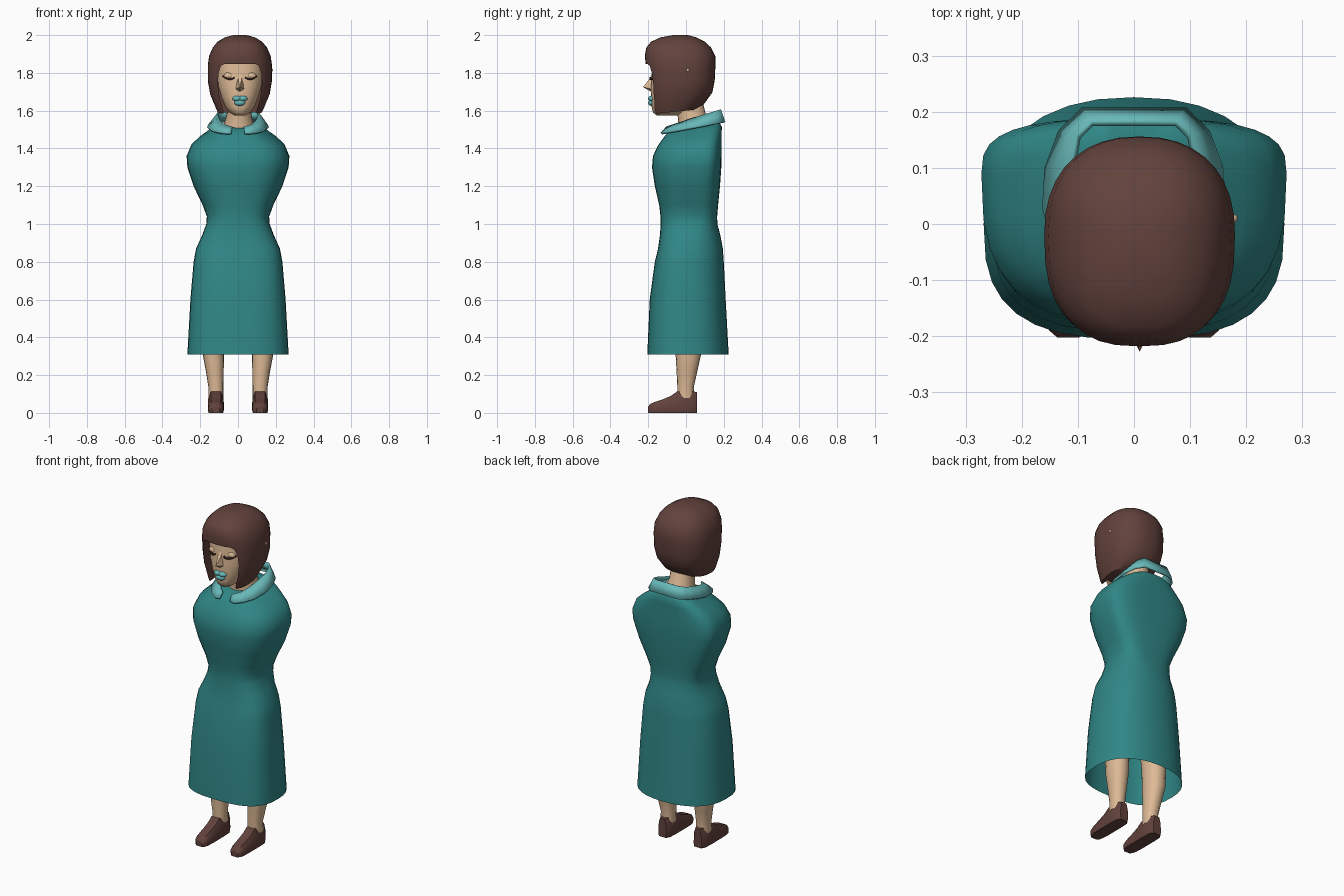
import bpy, bmesh, math
from mathutils import Vector

if "Cube" in bpy.data.objects:
    bpy.data.objects.remove(bpy.data.objects["Cube"])


def material(name, rgb):
    m = bpy.data.materials.new(name)
    lin = [((c / 255 + 0.055) / 1.055) ** 2.4 for c in rgb]
    m.diffuse_color = (*lin, 1)
    m.use_nodes = True
    m.node_tree.nodes["Principled BSDF"].inputs["Base Color"].default_value = m.diffuse_color
    return m


TEAL = material("dress teal", (48, 134, 134))
PALE = material("pale teal", (104, 184, 184))
SKIN = material("skin", (222, 186, 150))
BROWN = material("hair brown", (98, 66, 60))
DARK = material("lash brown", (58, 36, 34))
HX = 0.01  # the head sits slightly off centre


def make(name, verts, faces, mat, smooth=40):
    me = bpy.data.meshes.new(name)
    me.from_pydata([tuple(v) for v in verts], [], faces)
    bm = bmesh.new()
    bm.from_mesh(me)
    bmesh.ops.recalc_face_normals(bm, faces=bm.faces)
    bm.to_mesh(me)
    bm.free()
    ob = bpy.data.objects.new(name, me)
    bpy.context.collection.objects.link(ob)
    me.materials.append(mat)
    if smooth:
        bpy.ops.object.select_all(action='DESELECT')
        ob.select_set(True)
        bpy.context.view_layer.objects.active = ob
        bpy.ops.object.shade_smooth_by_angle(angle=math.radians(smooth))
    return ob


def loft(name, rings, mat, bottom=True, top=True, closed=True, smooth=40):
    n = len(rings[0])
    verts = [v for r in rings for v in r]
    faces = [(i * n + j, i * n + (j + 1) % n, (i + 1) * n + (j + 1) % n, (i + 1) * n + j)
             for i in range(len(rings) - 1) for j in range(n if closed else n - 1)]
    if bottom:
        faces.append(tuple(range(n)))
    if top:
        faces.append(tuple(range(len(verts) - n, len(verts))))
    return make(name, verts, faces, mat, smooth)


def ring(z, w, front, mid, back, tilt=0, nf=2.6, nb=2.6, cx=0, n=32):
    """Rounded section with its widest point at y = mid."""
    pts = []
    for k in range(n):
        c, s = math.cos(2 * math.pi * k / n), math.sin(2 * math.pi * k / n)
        p = 2 / (nb if s > 0 else nf)
        x = cx + w * math.copysign(abs(c) ** p, c)
        y = mid + abs(s) ** p * ((back - mid) if s > 0 else (front - mid))
        pts.append(Vector((x, y, z + tilt * y)))
    return pts


# dress: open at the hem, arms wrapped inside
dress = [(.31, .268, -.205, 0, .226), (.6, .252, -.192, 0, .21), (.8, .235, -.165, 0, .2),
         (.87, .222, -.148, 0, .195), (.94, .19, -.138, .02, .182), (1.0, .168, -.134, .03, .166),
         (1.04, .165, -.135, .05, .165), (1.1, .187, -.142, .06, .17), (1.2, .235, -.165, .07, .18),
         (1.3, .268, -.18, .08, .187), (1.36, .272, -.175, .09, .188), (1.42, .245, -.15, .09, .188, .05),
         (1.455, .2, -.13, .09, .188, .1), (1.485, .15, -.11, .08, .19, .15),
         (1.505, .115, -.09, .07, .18, .15), (1.515, .08, -.05, .06, .15, .15)]
loft("dress", [ring(*d, nf=2.8, nb=2.3 if d[0] < 1 else 3) for d in dress], TEAL, bottom=False)

# folded collar, open at the front
outer = [(.035, -.125), (.06, -.13), (.1, -.105), (.14, -.05), (.16, .03), (.155, .1), (.13, .165), (.09, .203)]
inner = [(.03, -.10), (.045, -.09), (.07, -.065), (.09, -.01), (.1, .05), (.108, .11), (.1, .155), (.075, .18)]


def both(path):
    return path + [(-x, y) for x, y in reversed(path)]


lo = [Vector((x, y, 1.502 + .18 * y)) for x, y in both(outer)]
hi = [Vector((x, y, 1.545 + .33 * y)) for x, y in both(inner)]
collar = loft("collar", [lo, hi], PALE, False, False, closed=False)
sol = collar.modifiers.new("thickness", 'SOLIDIFY')
sol.thickness = .012
sol.offset = 0

# neck
loft("neck", [ring(z, w, m - d, m, m + d, nf=2, nb=2, cx=.005, n=20) for z, w, m, d in
              [(1.46, .1, .06, .1), (1.53, .078, .05, .09), (1.58, .066, .03, .075), (1.68, .065, .01, .07)]], SKIN)

# head with the face at the front
head = [(1.575, .03, -.155, -.1, -.04), (1.59, .055, -.175, -.08, 0), (1.62, .08, -.182, -.06, .03),
        (1.67, .102, -.185, -.05, .05), (1.73, .122, -.186, -.04, .08), (1.79, .13, -.182, -.04, .1),
        (1.87, .13, -.175, -.04, .1)]
loft("head", [ring(*h, nf=2.4, nb=2, cx=HX) for h in head], SKIN)

# bobbed hair with an arched face opening cut from it
hair_rings = [(1.60, .118, -.185, -.05, .05, .1), (1.625, .13, -.19, -.05, .095, .1),
              (1.69, .158, -.2, -.03, .14, .05), (1.76, .17, -.207, -.02, .152), (1.84, .17, -.213, -.02, .156),
              (1.89, .163, -.218, -.02, .155), (1.935, .143, -.21, -.02, .132), (1.965, .118, -.185, -.02, .1),
              (1.988, .08, -.135, -.02, .055), (2.0, .035, -.07, -.03, .01)]
hair = loft("hair", [ring(*h, nf=2.6, nb=2.3, cx=HX, n=36) for h in hair_rings], BROWN, smooth=0)
arch = [(.082, 1.5), (.088, 1.6), (.108, 1.67), (.117, 1.74), (.113, 1.8), (.1, 1.838), (.08, 1.848)]
cutter = loft("face_opening_cutter", [[Vector((x + HX, y, z)) for x, z in both(arch)] for y in (-.4, -.11)],
              BROWN, smooth=0)
cutter.hide_render = True
mod = hair.modifiers.new("opening", 'BOOLEAN')
mod.operation = 'DIFFERENCE'
mod.solver = 'EXACT'
mod.object = cutter
bpy.ops.object.select_all(action='DESELECT')
hair.select_set(True)
bpy.context.view_layer.objects.active = hair
bpy.ops.object.modifier_apply(modifier="opening")
bpy.ops.object.shade_smooth_by_angle(angle=math.radians(40))
bpy.data.objects.remove(cutter)

# nose
make("nose", [(HX, -.178, 1.8), (HX - .026, -.175, 1.712), (HX + .026, -.175, 1.712), (HX, -.228, 1.725),
              (HX, -.18, 1.698), (HX - .01, -.192, 1.77), (HX + .01, -.192, 1.77)],
     [(0, 5, 6), (0, 1, 5), (0, 6, 2), (5, 1, 3), (6, 3, 2), (5, 3, 6), (1, 4, 3), (3, 4, 2), (0, 2, 4, 1)], SKIN)


def blob(name, centre, size, mat):
    bm = bmesh.new()
    bmesh.ops.create_uvsphere(bm, u_segments=14, v_segments=8, radius=1)
    verts = [Vector(centre) + Vector(a * b for a, b in zip(v.co, size)) for v in bm.verts]
    faces = [tuple(v.index for v in f.verts) for f in bm.faces]
    bm.free()
    return make(name, verts, faces, mat)


# lips
blob("lower_lip", (HX, -.182, 1.642), (.03, .019, .017), PALE)
for s, side in ((-1, "left"), (1, "right")):
    blob("upper_lip_" + side, (HX + s * .015, -.182, 1.664), (.026, .019, .015), PALE)

    # closed eye: lid and curved lash plate
    blob("eyelid_" + side, (HX + s * .058, -.164, 1.785), (.028, .016, .018), SKIN)
    strips = []
    for off in (-.004, .004):
        strips.append([Vector((HX + s * (.028 + .06 * t), -.189 + .034 * t * t,
                               1.775 - .012 * math.sin(math.pi * t) + .008 * t + off))
                       for t in [i / 8 for i in range(9)]])
    lash = loft("lash_" + side, strips, DARK, False, False, closed=False)
    plate = lash.modifiers.new("thickness", 'SOLIDIFY')
    plate.thickness = .009
    plate.offset = 0

    # leg, running up inside the skirt
    legs = [(.08, .117, .04, -.045, .045), (.14, .117, .04, -.046, .042), (.22, .123, .047, -.05, .06),
            (.31, .13, .057, -.055, .08), (.45, .13, .06, -.06, .085), (.6, .125, .065, -.075, .07),
            (.85, .1, .08, -.09, .09)]
    loft("leg_" + side, [ring(z, w, f, (f + b) / 2, b, nf=2.2, nb=2.2, cx=s * x, n=16)
                         for z, x, w, f, b in legs], SKIN)

    # shoe: sections from heel to toe (y, half width, top height)
    shoe = [(.057, .026, .11), (.035, .04, .115), (-.02, .043, .115), (-.048, .043, .113), (-.08, .043, .09),
            (-.12, .043, .073), (-.165, .041, .058), (-.19, .034, .047), (-.202, .02, .03)]
    rows = []
    for y, w, h in shoe:
        half = [(w * .9, 0), (w, .02), (w * .95, h * .65), (w * .6, h)]
        rows.append([Vector((s * .117 + x, y, z)) for x, z in both(half)])
    loft("shoe_" + side, rows, BROWN, smooth=35)

# tip of an ear showing through the hair
blob("ear_tip", (HX + .165, .01, 1.815), (.01, .008, .01), SKIN)
